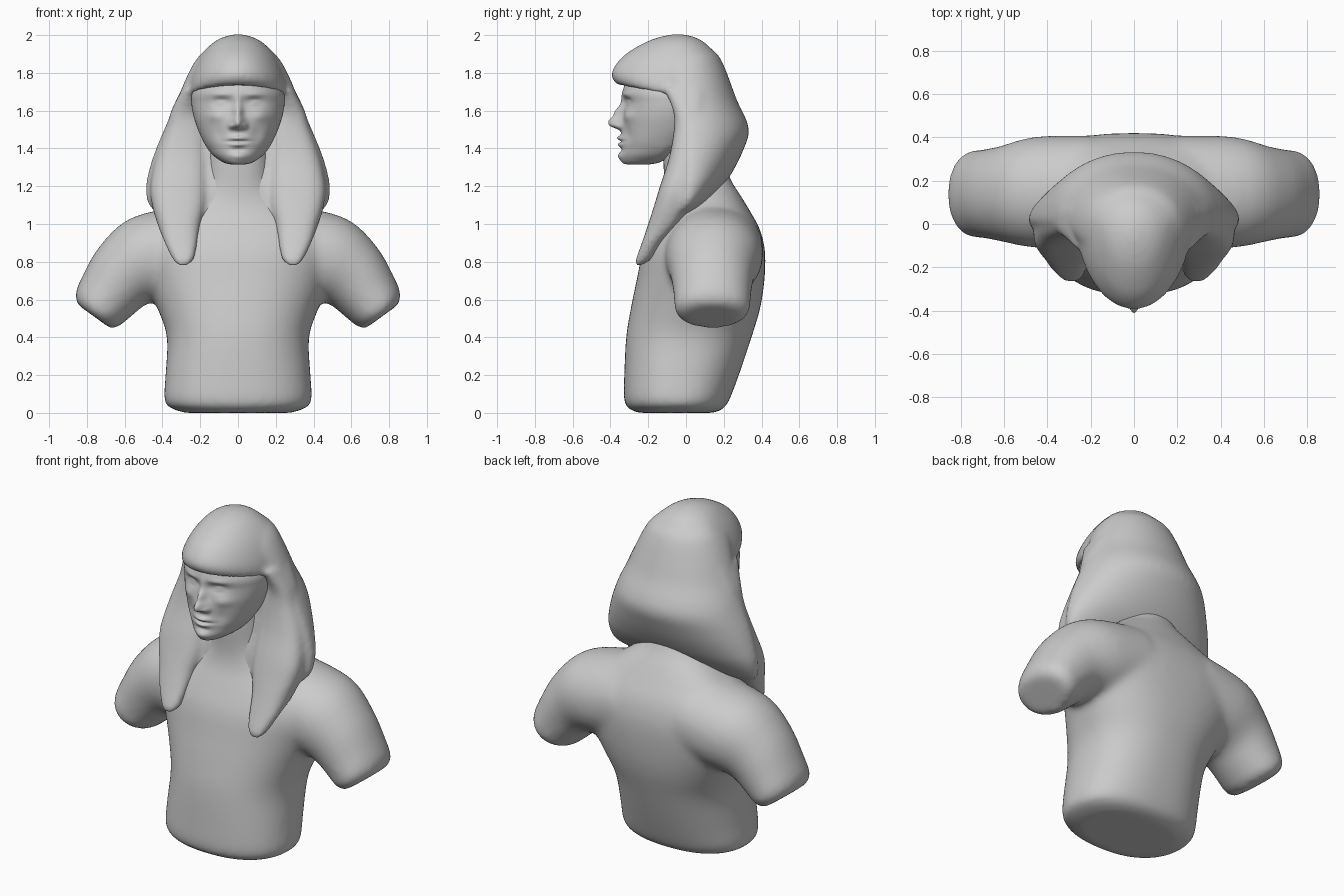
import bpy, bmesh, math
from math import sin, cos, exp, pi, copysign


def catmull(rows, n):
    """Densify a table of section parameters with a smooth spline."""
    out = []
    for i in range(len(rows) - 1):
        a, b = rows[max(i - 1, 0)], rows[i]
        c, d = rows[i + 1], rows[min(i + 2, len(rows) - 1)]
        for k in range(n):
            t = k / n
            out.append([0.5 * (2*q + (r - p)*t + (2*p - 5*q + 4*r - s)*t*t
                               + (3*q - p - 3*r + s)*t**3)
                        for p, q, r, s in zip(a, b, c, d)])
    return out + [list(rows[-1])]


def spow(v, e):
    return copysign(abs(v) ** e, v)


def flat_ring(row, a, e, s):
    """Horizontal section: z, centre x, half width, front y, widest y, back y, tilt."""
    z, xc, hw, yf, yc, yb, tilt = row
    c, d = spow(cos(a), e), spow(sin(a), e)
    y = yc + d * ((yb - yc) if d > 0 else (yc - yf))
    return (s * (xc + hw * c), y, z - tilt * (y - yf))


def arm_ring(row, a, e, s):
    """Section across the arm: x, centre y, z, radius, y radius, slope angle."""
    x, y, z, r, ry, ang = row
    c, d = spow(cos(a), e), spow(sin(a), e)
    t = math.radians(ang)
    return (s * (x + r * c * sin(t)), y + ry * d, z + r * c * cos(t))


def loft(bm, rows, ring, e=1.0, s=1, seg=64, n=4):
    loops = [[bm.verts.new(ring(r, 2 * pi * k / seg, e, s)) for k in range(seg)]
             for r in catmull(rows, n)]
    for A, B in zip(loops, loops[1:]):
        for k in range(seg):
            j = (k + 1) % seg
            bm.faces.new((A[k], A[j], B[j], B[k]))
    bm.faces.new(loops[0])
    bm.faces.new(loops[-1])


def finish(bm, name, voxel=None, smooth=0):
    bmesh.ops.recalc_face_normals(bm, faces=bm.faces)
    for f in bm.faces:
        f.smooth = True
    me = bpy.data.meshes.new(name)
    bm.to_mesh(me)
    bm.free()
    ob = bpy.data.objects.new(name, me)
    bpy.context.collection.objects.link(ob)
    if voxel:
        m = ob.modifiers.new("fuse", 'REMESH')
        m.mode, m.voxel_size, m.use_smooth_shade = 'VOXEL', voxel, True
        m = ob.modifiers.new("soften", 'SMOOTH')
        m.factor, m.iterations = 0.5, smooth
    return ob


# Body: torso with neck, fused with two arm stubs
torso = [(0, 0, .28, -.255, -.04, .15, 0), (.02, 0, .345, -.30, -.04, .195, 0),
         (.06, 0, .39, -.328, -.04, .226, 0), (.2, 0, .384, -.327, -.03, .28, 0),
         (.4, 0, .376, -.317, .02, .347, 0), (.55, 0, .425, -.293, .09, .392, 0),
         (.7, 0, .49, -.262, .15, .415, 0), (.85, 0, .54, -.23, .18, .419, 0),
         (.97, 0, .50, -.18, .17, .392, 0), (1.07, 0, .37, -.135, .15, .338, 0),
         (1.15, 0, .26, -.118, .12, .29, 0), (1.22, 0, .19, -.117, .06, .245, 0),
         (1.32, 0, .172, -.12, .03, .2, 0), (1.45, 0, .165, -.12, .02, .15, 0)]
arm = [(.20, .15, .87, .235, .26, 12), (.45, .147, .82, .242, .257, 27),
       (.60, .14, .735, .20, .222, 40), (.69, .14, .625, .17, .205, 49),
       (.745, .138, .545, .145, .198, 54), (.762, .138, .51, .11, .155, 54)]
bm = bmesh.new()
loft(bm, torso, flat_ring, e=.86)
for s in (1, -1):
    loft(bm, arm, arm_ring, e=.97, s=s)
finish(bm, "body", .016, 24)

# Headdress: cap, solid back hood and two front lappets fused together
cap = [(1.735, 0, .225, -.31, .02, .15, .2), (1.74, 0, .265, -.365, .02, .19, .2),
       (1.785, 0, .262, -.395, .02, .20, .12), (1.84, 0, .235, -.375, .02, .185, .04),
       (1.90, 0, .193, -.32, .01, .155, 0), (1.96, 0, .132, -.22, -.03, .1, 0),
       (1.99, 0, .077, -.14, -.04, .045, 0), (2.004, 0, .02, -.075, -.045, -.015, 0)]
hood = [(1.04, 0, .40, -.12, -.05, .0, 0), (1.1, 0, .475, -.11, 0, .1, 0),
        (1.2, 0, .488, -.095, .02, .195, 0), (1.3, 0, .468, -.07, .02, .26, 0),
        (1.4, 0, .434, -.055, .02, .307, 0), (1.48, 0, .40, -.05, .02, .333, 0),
        (1.55, 0, .37, -.05, .02, .32, 0), (1.65, 0, .324, -.055, .01, .272, 0),
        (1.75, 0, .285, -.17, 0, .235, 0), (1.84, 0, .241, -.22, .0, .2, 0),
        (1.90, 0, .196, -.2, .01, .165, 0), (1.96, 0, .125, -.15, -.03, .09, 0)]
lappet = [(.78, .29, .025, -.272, -.255, -.237, 0), (.815, .29, .058, -.265, -.225, -.185, 0),
          (.9, .302, .087, -.234, -.18, -.13, 0), (1.0, .311, .116, -.2, -.1, -.04, 0),
          (1.1, .313, .142, -.168, -.07, .02, 0), (1.2, .313, .151, -.138, -.04, .07, 0),
          (1.35, .298, .138, -.09, .01, .1, 0), (1.5, .278, .104, -.064, .02, .1, 0),
          (1.6, .283, .07, -.068, .02, .1, 0), (1.72, .25, .045, -.12, .02, .1, 0)]
bm = bmesh.new()
loft(bm, cap, flat_ring)
loft(bm, hood, flat_ring, e=.97)
for s in (1, -1):
    loft(bm, lappet, flat_ring, e=.75, s=s)
finish(bm, "headdress", .013, 14)

# Head: smooth egg with a jaw, features pushed out of the front
skull = [(1.316, 0, .04, -.315, -.24, -.19, 0), (1.326, 0, .078, -.337, -.2, -.14, 0),
         (1.36, 0, .128, -.346, -.16, -.07, 0), (1.40, 0, .162, -.345, -.13, .0, 0),
         (1.44, 0, .185, -.346, -.12, .06, 0), (1.5, 0, .212, -.342, -.1, .1, 0),
         (1.57, 0, .235, -.335, -.09, .1, 0), (1.64, 0, .246, -.328, -.08, .1, 0),
         (1.7, 0, .242, -.335, -.08, .1, 0), (1.78, 0, .2, -.31, -.08, .08, 0)]
# x, z, width, height, push
features = [(0, 1.543, .034, .026, .058), (0, 1.59, .024, .038, .044), (0, 1.518, .03, .018, .036),
            (0, 1.65, .022, .035, .012), (.036, 1.518, .015, .016, .02),
            (.085, 1.645, .045, .024, -.018), (.088, 1.641, .03, .012, .014),
            (.088, 1.641, .034, .004, -.005), (.09, 1.685, .05, .014, .006),
            (.12, 1.57, .045, .03, .012), (.10, 1.475, .035, .045, -.01),
            (0, 1.455, .045, .013, .02), (0, 1.437, .055, .006, -.01),
            (0, 1.420, .04, .012, .016), (0, 1.392, .04, .012, -.006),
            (0, 1.358, .045, .022, .014)]
bm = bmesh.new()
loft(bm, skull, flat_ring, seg=192, n=9)
for v in bm.verts:
    if v.co.y < -.1:
        fade = min(1, (-.1 - v.co.y) / .1)
        x, z = abs(v.co.x), v.co.z
        v.co.y -= fade * sum(p * exp(-((x - fx) / w)**2 - ((z - fz) / h)**2)
                             for fx, fz, w, h, p in features)
finish(bm, "head")
